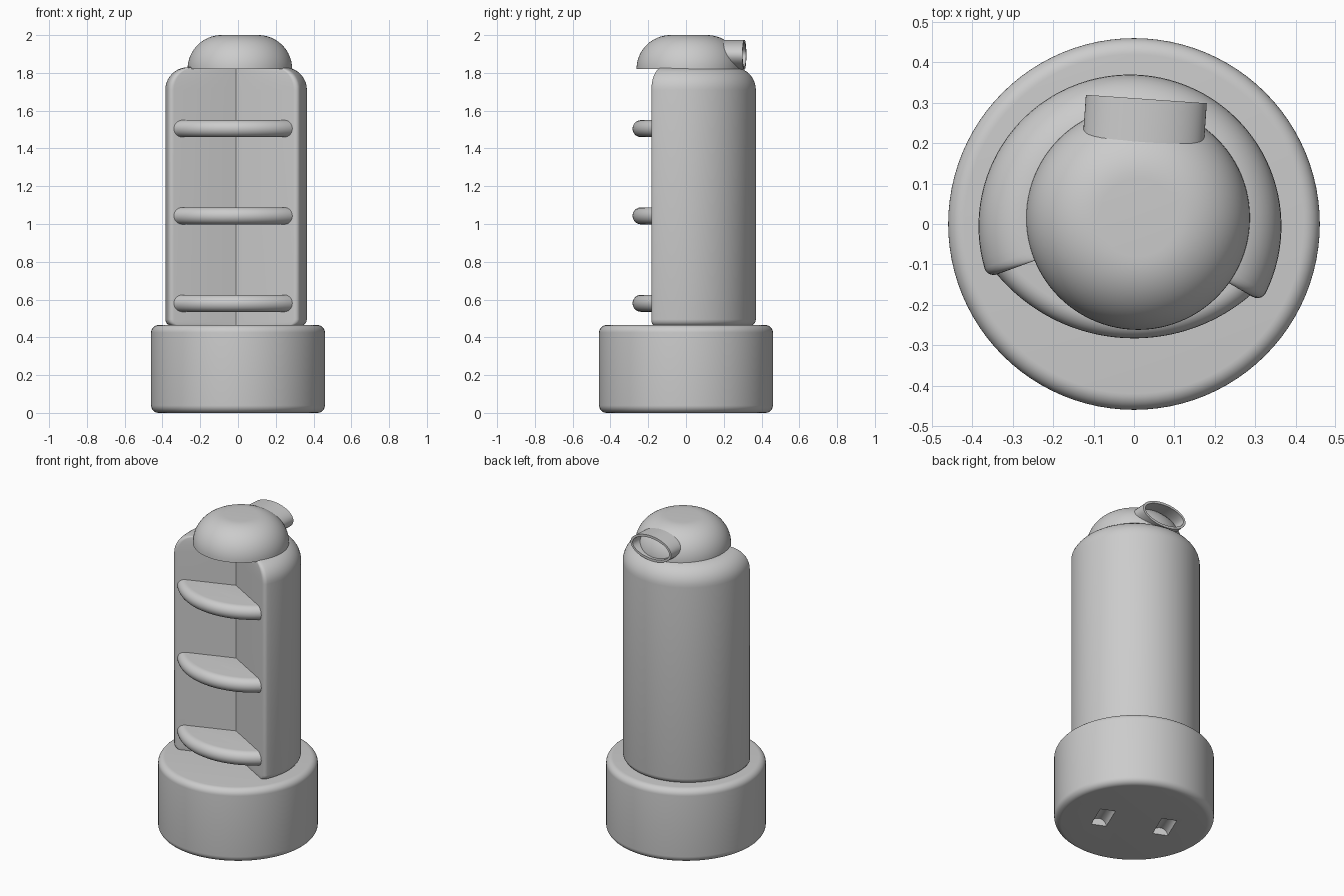
import bpy, bmesh, math
from math import sin, cos, pi, radians
from mathutils import Matrix, Vector

if "Cube" in bpy.data.objects:
    bpy.data.objects.remove(bpy.data.objects["Cube"], do_unlink=True)

GREY = (0.6, 0.6, 0.6, 1)
grey = bpy.data.materials.new("plain grey")
grey.use_nodes = True
grey.diffuse_color = GREY
grey.node_tree.nodes["Principled BSDF"].inputs["Base Color"].default_value = GREY


def loft(name, rings, closed=False):
    """Skin a stack of equal-length rings; cap the ends or close into a loop."""
    bm = bmesh.new()
    rows = [[bm.verts.new(p) for p in ring] for ring in rings]
    pairs = list(zip(rows, rows[1:]))
    if closed:
        pairs.append((rows[-1], rows[0]))
    else:
        bm.faces.new(rows[0])
        bm.faces.new(rows[-1])
    for low, high in pairs:
        for i in range(len(low)):
            j = (i + 1) % len(low)
            bm.faces.new((low[i], low[j], high[j], high[i]))
    bmesh.ops.recalc_face_normals(bm, faces=bm.faces)
    mesh = bpy.data.meshes.new(name)
    bm.to_mesh(mesh)
    bm.free()
    ob = bpy.data.objects.new(name, mesh)
    bpy.context.collection.objects.link(ob)
    mesh.materials.append(grey)
    return ob


def smooth(ob):
    bpy.ops.object.select_all(action="DESELECT")
    ob.select_set(True)
    bpy.context.view_layer.objects.active = ob
    bpy.ops.object.shade_smooth_by_angle(angle=radians(35))


def steps(n, a=0.0, b=pi / 2):
    return [a + (b - a) * i / n for i in range(n + 1)]


def fillet(radius, z, r, top, n=8):
    """Profile points (radius, z) of a rounded rim ending at height z."""
    if top:
        return [(radius - r + r * cos(t), z - r + r * sin(t)) for t in steps(n)]
    return [(radius - r + r * sin(t), z + r - r * cos(t)) for t in steps(n)]


def lathe(name, profile, cx=0.0, cy=0.0, n=96):
    angles = [2 * pi * i / n for i in range(n)]
    return loft(name, [[(cx + r * cos(a), cy + r * sin(a), z) for a in angles]
                       for r, z in profile])


# Round base with two half-round slots cut into its underside
base = lathe("base", fillet(0.46, 0, 0.04, False) + fillet(0.46, 0.465, 0.04, True))
turn = Matrix.Rotation(radians(-23), 4, "Z")
for side in (-1, 1):
    ring = [(0.045 * cos(2 * pi * i / 32), 0.045 * sin(2 * pi * i / 32)) for i in range(32)]
    cutter = loft("slot_cutter", [[turn @ Vector((side * 0.185 + x, y, z)) for x, z in ring]
                                  for y in (-0.09, 0.09)])
    cutter.hide_render = True
    cut = base.modifiers.new("slot", "BOOLEAN")
    cut.operation = "DIFFERENCE"
    cut.solver = "EXACT"
    cut.object = cutter
    bpy.context.view_layer.objects.active = base
    bpy.ops.object.modifier_apply(modifier=cut.name)
    bpy.data.objects.remove(cutter, do_unlink=True)
smooth(base)

# Body: a cylinder with a wedge missing at the front
AX, AY = -0.01, -0.005
START, END = radians(-30), radians(200)


def polar(a, r, z):
    return (AX + r * cos(a), AY + r * sin(a), z)


def sector(r, z, c=0.025):
    """Pie slice with rounded outer corners."""
    corner = [(c * (1 - cos(t)) / r, r - c + c * sin(t)) for t in steps(5)]
    first = [polar(START + d, q, z) for d, q in corner]
    last = [polar(END - d, q, z) for d, q in reversed(corner)]
    inset = c / r
    arc = [polar(a, r, z) for a in steps(64, START + inset, END - inset)[1:-1]]
    return [(AX, AY, z)] + first + arc + last


body_profile = fillet(0.375, 0.46, 0.035, False, 4) + fillet(0.375, 1.83, 0.12, True, 10)
smooth(loft("body", [sector(r, z) for r, z in body_profile]))

# Three round-edged shelves filling the wedge
BOW_Y, BOW_R = 0.16, 0.443


def shelf_ring(inset, z):
    ring = [(AX, AY, z)]
    for a in steps(40, END, START + 2 * pi):
        d = Vector((cos(a), sin(a)))
        o = Vector((AX, AY - BOW_Y))
        b = o.dot(d)
        reach = -b + math.sqrt(b * b - o.dot(o) + (BOW_R - inset) ** 2)
        ring.append(polar(a, reach, z))
    return ring


for label, z in (("lower", 0.58), ("middle", 1.043), ("upper", 1.505)):
    h = 0.045
    smooth(loft(label + "_shelf", [shelf_ring(h * (1 - cos(t)), z + h * sin(t))
                                   for t in steps(14, -pi / 2, pi / 2)]))

# Domed cap with a small flat top
smooth(lathe("cap", fillet(0.277, 2.0, 0.18, True, 16), 0.01, 0.015))

# Oval hollow spout at the back of the cap
spin = Matrix.Translation((0.01, 0.015, 1.896)) @ Matrix.Rotation(radians(-4), 4, "Z")


def oval(rx, rz, y, n=64):
    return [spin @ Vector((rx * cos(2 * pi * i / n), y, rz * sin(2 * pi * i / n)))
            for i in range(n)]


smooth(loft("spout", [oval(0.15, 0.079, 0.12), oval(0.15, 0.079, 0.295),
                      oval(0.135, 0.064, 0.295), oval(0.135, 0.064, 0.12)], closed=True))
